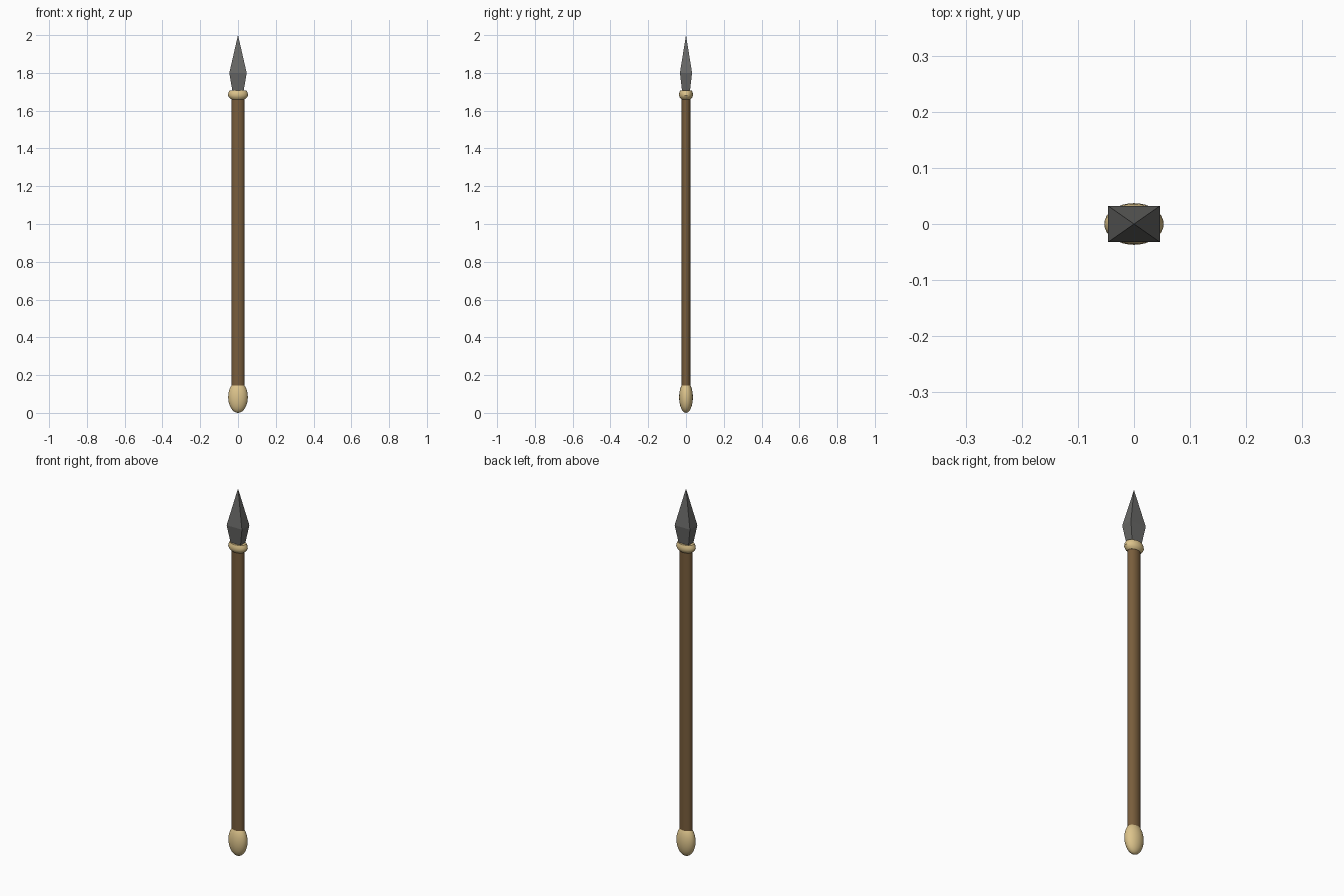
import bpy, bmesh, math

if "Cube" in bpy.data.objects:
    bpy.data.objects.remove(bpy.data.objects["Cube"])

FLAT = 0.7  # cross-sections are squashed front to back


def material(name, rgb):
    m = bpy.data.materials.new(name)
    m.diffuse_color = (*rgb, 1)
    m.use_nodes = True
    m.node_tree.nodes["Principled BSDF"].inputs["Base Color"].default_value = m.diffuse_color
    return m


wood = material("brown wood", (0.19, 0.11, 0.045))
brass = material("pale brass", (0.72, 0.55, 0.26))
steel = material("dark steel", (0.14, 0.14, 0.135))


def lathe(name, profile, sides, mat, turn=0.0, smooth=True, scale=(1, FLAT)):
    """Stack rings of (radius, z); radius 0 makes a point."""
    bm = bmesh.new()
    rings = []
    for r, z in profile:
        n = sides if r > 0 else 1
        rings.append([bm.verts.new((
            r * scale[0] * math.cos(turn + 2 * math.pi * i / sides),
            r * scale[1] * math.sin(turn + 2 * math.pi * i / sides), z))
            for i in range(n)])
    for a, b in zip(rings, rings[1:]):
        for i in range(sides):
            j = (i + 1) % sides
            quad = [a[i % len(a)], a[j % len(a)], b[j % len(b)], b[i % len(b)]]
            bm.faces.new(list(dict.fromkeys(quad)))
    for ring in (rings[0], rings[-1]):
        if len(ring) > 2:
            bm.faces.new(ring)
    bmesh.ops.recalc_face_normals(bm, faces=bm.faces)
    me = bpy.data.meshes.new(name)
    bm.to_mesh(me)
    bm.free()
    me.materials.append(mat)
    ob = bpy.data.objects.new(name, me)
    bpy.context.collection.objects.link(ob)
    if smooth:
        bpy.ops.object.select_all(action='DESELECT')
        ob.select_set(True)
        bpy.context.view_layer.objects.active = ob
        bpy.ops.object.shade_smooth_by_angle(angle=math.radians(35))
    return ob


# long wooden shaft
lathe("shaft", [(0.034, 0.12), (0.034, 1.68)], 32, wood)

# egg-shaped butt cap
N = 16
egg = [(0.052 * math.sin(math.pi * i / N) if 0 < i < N else 0,
        0.083 - 0.083 * math.cos(math.pi * i / N)) for i in range(N + 1)]
lathe("butt_cap", egg, 32, brass)

# collar below the head
lathe("collar", [(0.035, 1.66), (0.046, 1.668), (0.053, 1.681),
                 (0.051, 1.694), (0.045, 1.706)], 32, brass)

# four-sided spear head, flat faces
S = math.sqrt(2)
lathe("spear_head", [(0.029 * S, 1.70), (0.046 * S, 1.80), (0, 2.0)],
      4, steel, turn=math.pi / 4, smooth=False)
